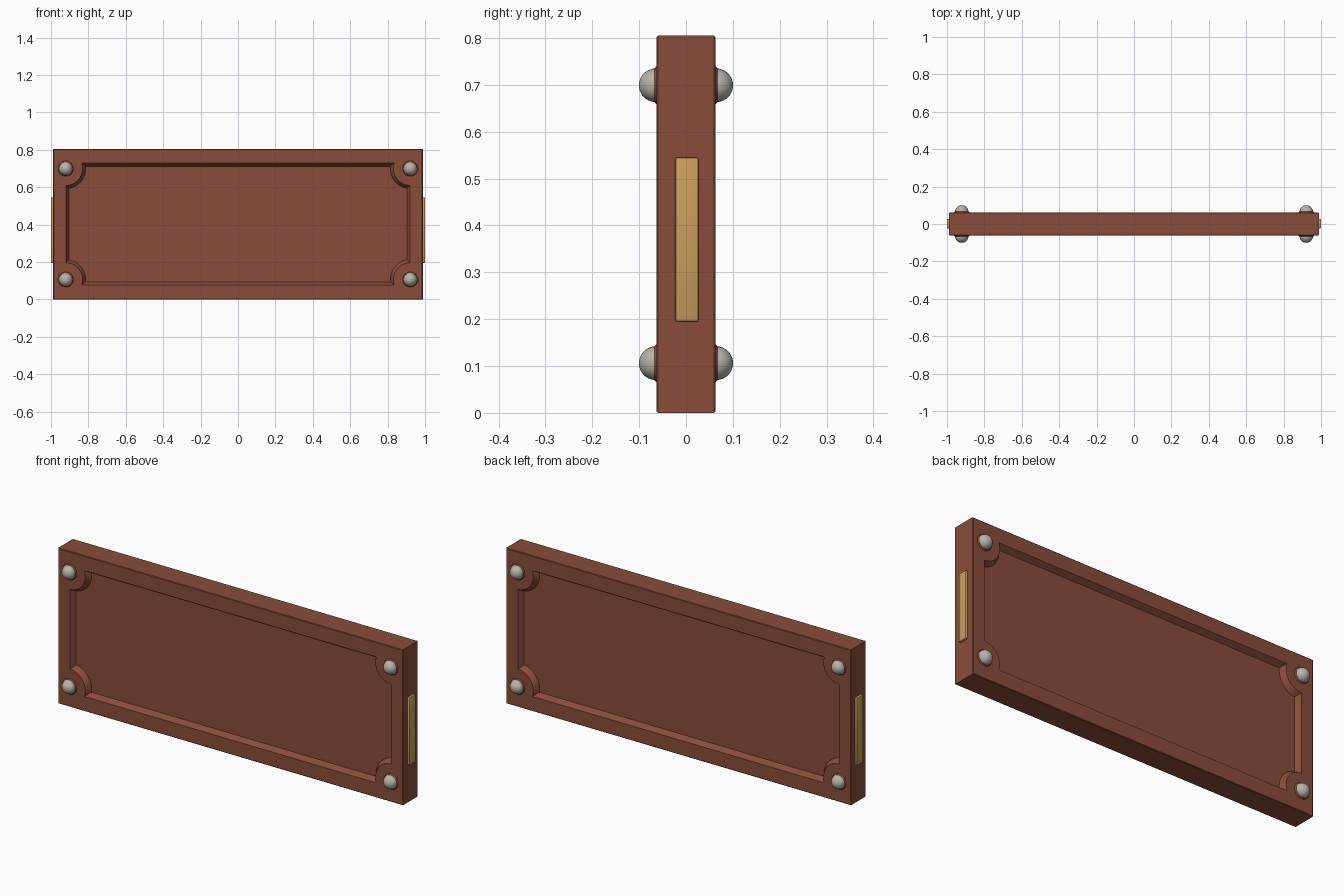
import bpy, bmesh, math
from mathutils import Matrix

if "Cube" in bpy.data.objects:
    bpy.data.objects.remove(bpy.data.objects["Cube"])

HX, HZ, HY = 0.988, 0.4025, 0.0625      # slab half sizes
STUD_X, STUD_Z = 0.921, 0.2965          # stud offsets from the slab centre
ARC_STEPS = 10


def material(name, rgb):
    m = bpy.data.materials.new(name)
    m.diffuse_color = (*rgb, 1)
    m.use_nodes = True
    m.node_tree.nodes["Principled BSDF"].inputs["Base Color"].default_value = m.diffuse_color
    return m


brown = material("red brown", (0.25, 0.073, 0.041))
silver = material("pale metal", (0.47, 0.45, 0.41))
gold = material("brass", (0.60, 0.34, 0.11))


def make_object(name, bm, mat, smooth=None):
    bmesh.ops.recalc_face_normals(bm, faces=bm.faces)
    mesh = bpy.data.meshes.new(name)
    bm.to_mesh(mesh)
    bm.free()
    mesh.materials.append(mat)
    ob = bpy.data.objects.new(name, mesh)
    bpy.context.collection.objects.link(ob)
    if smooth is not None:
        bpy.context.view_layer.objects.active = ob
        ob.select_set(True)
        bpy.ops.object.shade_smooth_by_angle(angle=math.radians(smooth))
        ob.select_set(False)
    return ob


def panel_outline(inset):
    """Rectangle whose corners are scooped round the studs, as four runs."""
    hx, hz, r = 0.92 - inset, 0.326 - inset, 0.09 + inset
    u, w = hx - STUD_X, hz - STUD_Z
    a0 = math.atan2(-math.sqrt(r * r - u * u), u)
    a1 = math.atan2(w, -math.sqrt(r * r - w * w))
    if a0 > 0:
        a0 -= 2 * math.pi
    if a1 > 0:
        a1 -= 2 * math.pi
    arc = []
    for i in range(ARC_STEPS + 1):
        a = a0 + (a1 - a0) * i / ARC_STEPS
        arc.append((STUD_X + r * math.cos(a), STUD_Z + r * math.sin(a)))
    return [arc,
            [(-x, z) for x, z in reversed(arc)],
            [(-x, -z) for x, z in arc],
            [(x, -z) for x, z in reversed(arc)]]


# Slab with a sunken panel on both faces
bm = bmesh.new()


def rect_ring(y, inset):
    return [bm.verts.new((sx * (HX - inset), y, HZ + sz * (HZ - inset)))
            for sx, sz in ((1, 1), (-1, 1), (-1, -1), (1, -1))]


def bridge(a, b):
    n = len(a)
    for i in range(n):
        j = (i + 1) % n
        bm.faces.new((a[i], a[j], b[j], b[i]))


edge_rings = []
for side in (-1, 1):
    rim = rect_ring(side * HY, 0.003)
    edge = rect_ring(side * (HY - 0.003), 0)
    bridge(rim, edge)
    edge_rings.append(edge)
    runs = [[bm.verts.new((x, side * HY, HZ + z)) for x, z in run]
            for run in panel_outline(0)]
    # frame face: a fan at each corner, a strip along each side
    for c in range(4):
        run, nxt = runs[c], runs[(c + 1) % 4]
        for p, q in zip(run, run[1:]):
            bm.faces.new((rim[c], p, q))
        bm.faces.new((rim[c], run[-1], nxt[0], rim[(c + 1) % 4]))
    outer = [v for run in runs for v in run]
    # sloping wall and panel floor
    floor = [bm.verts.new((x, side * (HY - 0.028), HZ + z))
             for run in panel_outline(0.017) for x, z in run]
    bridge(outer, floor)
    bm.faces.new(floor)
bridge(*edge_rings)
make_object("panelled_slab", bm, brown, 30)

# Domed studs at the corners of both faces, each on a low collar
for sx in (-1, 1):
    for sz in (-1, 1):
        for sy in (-1, 1):
            x, z = sx * STUD_X, HZ + sz * STUD_Z
            bm = bmesh.new()
            bmesh.ops.create_uvsphere(
                bm, u_segments=24, v_segments=14, radius=0.036,
                matrix=Matrix.Translation((x, sy * 0.0645, z))
                @ Matrix.Rotation(math.pi / 2, 4, 'X'))
            make_object("stud", bm, silver, 60)
            bm = bmesh.new()
            bmesh.ops.create_cone(
                bm, cap_ends=True, segments=24, radius1=0.042, radius2=0.036,
                depth=0.006,
                matrix=Matrix.Translation((x, sy * (HY + 0.002), z))
                @ Matrix.Rotation(sy * -math.pi / 2, 4, 'X'))
            make_object("stud_collar", bm, brown, 30)

# Brass plates on both ends
for sx in (-1, 1):
    bm = bmesh.new()
    bmesh.ops.create_cube(bm, size=1, matrix=Matrix.Translation(
        (sx * 0.99, 0.002, 0.37)) @ Matrix.Diagonal((0.02, 0.05, 0.35, 1)))
    bmesh.ops.bevel(bm, geom=bm.edges[:], offset=0.004, segments=2,
                    affect='EDGES', profile=0.5)
    make_object("end_plate", bm, gold, 30)
